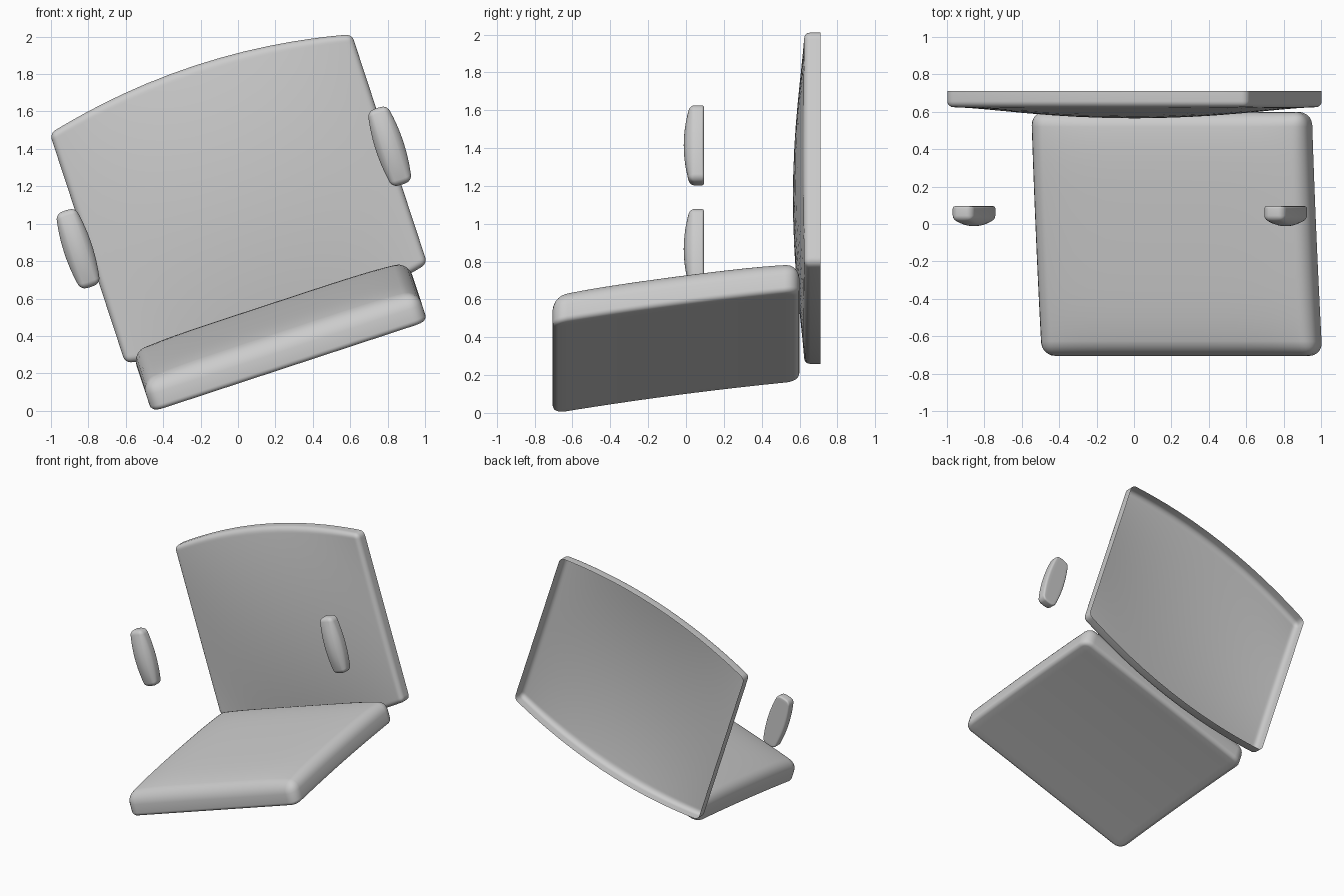
import bpy, bmesh, math
from mathutils import Matrix, Vector

cube = bpy.data.objects.get("Cube")
if cube:
    bpy.data.objects.remove(cube, do_unlink=True)

# The whole chair set leans sideways about the front-to-back axis
LEAN = Matrix.Rotation(math.radians(-18.2), 4, 'Y')
UPRIGHT = Matrix.Rotation(math.radians(90), 4, 'X')
CUTS = 9


def round_edges(bm, edges, radius):
    bmesh.ops.bevel(bm, geom=edges, offset=radius, offset_type='OFFSET',
                    segments=5, profile=0.5, affect='EDGES')


def cushion(name, half, wall, radius, crown, power, place,
            back_radius=0, bulge=(0, 0), slope=0, bend=0):
    """Rounded pad, domed and bowed; without a back radius it is an open shell."""
    hx, hy = half
    bm = bmesh.new()
    bmesh.ops.create_cube(bm, size=2)
    for v in bm.verts:
        v.co = Vector((v.co.x * hx, v.co.y * hy, (v.co.z + 1) / 2 * wall))

    # Round the front and corners, then the rim of the back
    round_edges(bm, [e for e in bm.edges if max(v.co.z for v in e.verts) > wall / 2], radius)
    if back_radius:
        round_edges(bm, [e for e in bm.edges if max(v.co.z for v in e.verts) < 1e-5], back_radius)

    # Grid cuts, denser towards the edges
    for axis, size in ((Vector((1, 0, 0)), hx), (Vector((0, 1, 0)), hy)):
        for i in range(-CUTS + 1, CUTS):
            at = math.sin(i / CUTS * math.pi / 2) * (size - radius)
            bmesh.ops.bisect_plane(bm, geom=bm.verts[:] + bm.edges[:] + bm.faces[:],
                                   plane_co=axis * at, plane_no=axis, dist=1e-5)
    bmesh.ops.recalc_face_normals(bm, faces=bm.faces[:])

    # Leave the shell open behind
    if not back_radius:
        back = [f for f in bm.faces if max(v.co.z for v in f.verts) < 1e-5]
        bmesh.ops.delete(bm, geom=back, context='FACES')

    # Dome the front, bow the outline, tilt and bend the pad
    for v in bm.verts:
        s, t = v.co.x / hx, v.co.y / hy
        dome = max(0, 1 - abs(s) ** power) * max(0, 1 - abs(t) ** power)
        v.co.z += crown * dome * v.co.z / wall + slope * v.co.y + bend * (1 - t * t)
        v.co.x *= 1 + bulge[0] * (1 - t * t)
        v.co.y *= 1 + bulge[1] * (1 - s * s)

    mesh = bpy.data.meshes.new(name)
    bm.to_mesh(mesh)
    bm.free()
    obj = bpy.data.objects.new(name, mesh)
    bpy.context.collection.objects.link(obj)
    obj.matrix_world = LEAN @ place
    bpy.ops.object.select_all(action='DESELECT')
    obj.select_set(True)
    bpy.context.view_layer.objects.active = obj
    bpy.ops.object.shade_smooth_by_angle(angle=math.radians(60))


# Seat cushion, rising towards the back
cushion("seat_cushion", (0.776, 0.652), 0.165, 0.07, 0.035, 6,
        Matrix.Translation((0.336, -0.053, 0.223)),
        back_radius=0.03, slope=0.138, bend=0.012)

# Backrest shell with bowed top and bottom edges
cushion("backrest", (0.85, 0.645), 0.085, 0.032, 0.06, 2,
        Matrix.Translation((0.357, 0.71, 1.077)) @ UPRIGHT, bulge=(0, 0.16))

# Pair of arm pads
for side, label in ((1, "left"), (-1, "right")):
    cushion(label + "_arm_pad", (0.055, 0.207), 0.075, 0.025, 0.032, 2,
            Matrix.Translation((0.335 + side * 0.877, 0.095, 1.09)) @ UPRIGHT,
            back_radius=0.012, bulge=(0.4, 0.04))
